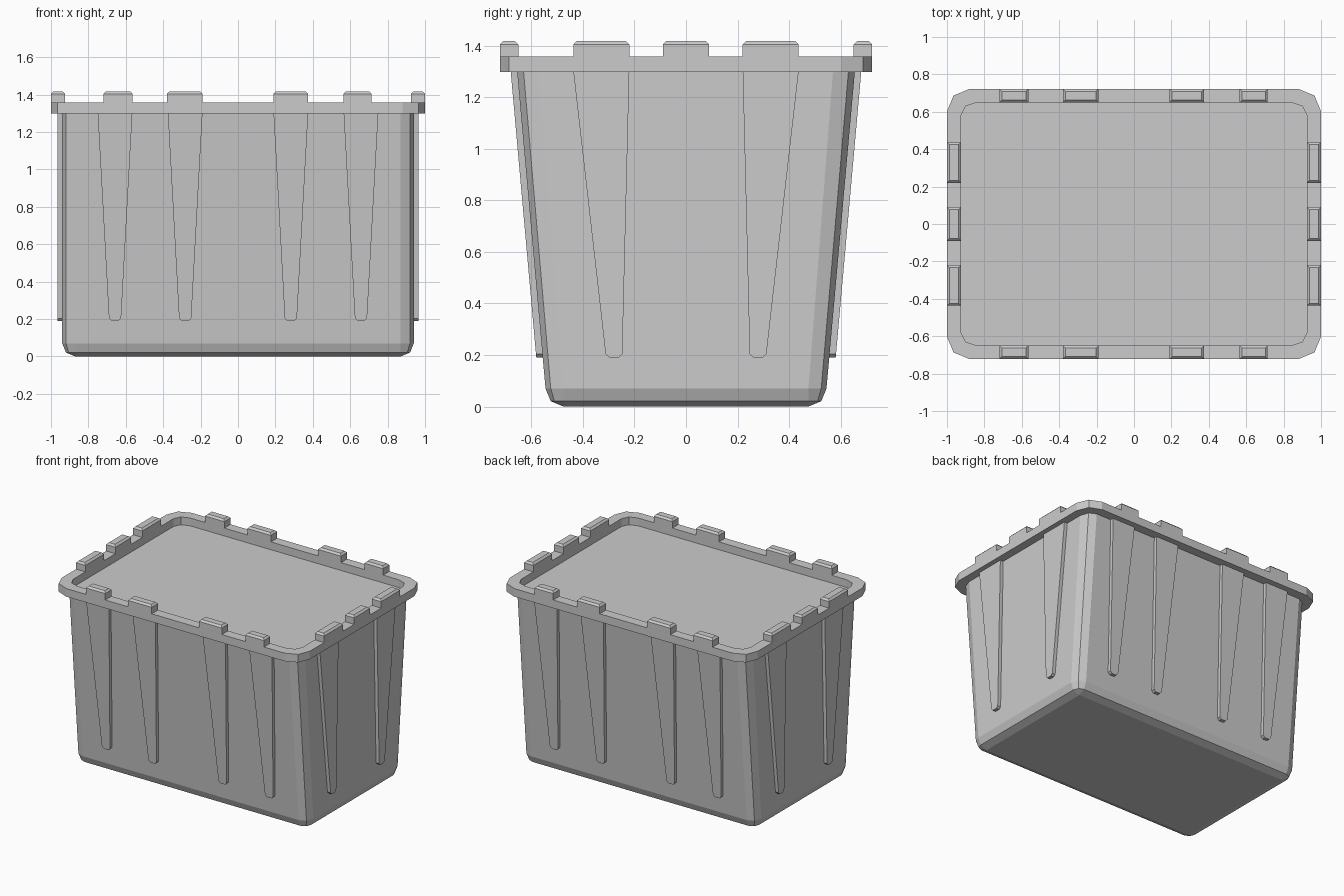
import bpy, bmesh
from math import sin, cos, pi

if "Cube" in bpy.data.objects:
    bpy.data.objects.remove(bpy.data.objects["Cube"])

TOP = 1.30        # body top / rim underside
RIM_TOP = 1.357


def make_object(name, bm):
    bmesh.ops.remove_doubles(bm, verts=bm.verts, dist=1e-5)
    bmesh.ops.recalc_face_normals(bm, faces=bm.faces)
    me = bpy.data.meshes.new(name)
    bm.to_mesh(me)
    bm.free()
    ob = bpy.data.objects.new(name, me)
    bpy.context.collection.objects.link(ob)
    return ob


def ring(bm, hx, hy, rx, ry, z):
    """Rectangle with two-segment rounded corners."""
    vs = []
    for q, (sx, sy) in enumerate([(1, 1), (-1, 1), (-1, -1), (1, -1)]):
        for k in range(3):
            a = (q + k / 2) * pi / 2
            vs.append(bm.verts.new((sx * (hx - rx) + rx * cos(a),
                                    sy * (hy - ry) + ry * sin(a), z)))
    return vs


def bridge(bm, a, b):
    n = len(a)
    for i in range(n):
        j = (i + 1) % n
        bm.faces.new((a[i], a[j], b[j], b[i]))


def wall_y(z):
    """Half depth of the tapered body at height z."""
    return 0.545 + (z - 0.07) * 0.11 / 1.23


# Tapered tub body with softly rounded base and corners
bm = bmesh.new()
rings = [ring(bm, 0.87, 0.475, 0, 0, 0),
         ring(bm, 0.92, 0.525, 0.05, 0.05, 0.021),
         ring(bm, 0.94, 0.545, 0.07, 0.07, 0.07),
         ring(bm, 0.94, 0.655, 0.07, 0.085, TOP)]
for a, b in zip(rings, rings[1:]):
    bridge(bm, a, b)
bm.faces.new([rings[0][i] for i in (0, 3, 6, 9)])
bm.faces.new(rings[-1])
make_object("tub_body", bm)

# Rim frame around the recessed top
bm = bmesh.new()
loops = [ring(bm, 1.0, 0.722, 0.12, 0.12, TOP - 0.002),
         ring(bm, 1.0, 0.722, 0.12, 0.12, RIM_TOP),
         ring(bm, 0.925, 0.65, 0.085, 0.07, RIM_TOP),
         ring(bm, 0.925, 0.65, 0.085, 0.07, TOP - 0.002)]
for i in range(4):
    bridge(bm, loops[i], loops[(i + 1) % 4])
make_object("rim", bm)


# Tapering raised ribs on the walls
def rib(name, top0, top1, bot0, bot1, place):
    zb, c = 0.19, 0.014
    profile = [(top0, TOP), (bot0, zb + c), (bot0 + c, zb),
               (bot1 - c, zb), (bot1, zb + c), (top1, TOP)]
    bm = bmesh.new()
    inner = [bm.verts.new(place(u, z, -0.01)) for u, z in profile]
    outer = [bm.verts.new(place(u, z, 0.025)) for u, z in profile]
    bridge(bm, inner, outer)
    bm.faces.new(inner)
    bm.faces.new(outer)
    make_object(name, bm)


for s, long_name, end_name in ((-1, "front", "left"), (1, "back", "right")):
    for m in (-1, 1):
        for t0, t1, b0, b1 in ((0.19, 0.375, 0.25, 0.315),
                               (0.565, 0.75, 0.625, 0.69)):
            rib(long_name + "_rib", t0, t1, b0, b1,
                lambda u, z, d: (m * u, s * (wall_y(z) + d), z))
        rib(end_name + "_rib", 0.22, 0.437, 0.247, 0.312,
            lambda u, z, d: (s * (0.94 + d), m * u, z))


# Lugs on top of the rim, with a small chamfer on the upper edges
def lug(name, x0, x1, y0, y1):
    c, z0, z1 = 0.013, RIM_TOP - 0.01, 1.417
    bm = bmesh.new()

    def rect(i, z):
        return [bm.verts.new(p) for p in ((x0 + i, y0 + i, z), (x1 - i, y0 + i, z),
                                          (x1 - i, y1 - i, z), (x0 + i, y1 - i, z))]
    r = [rect(0, z0), rect(0, z1 - c), rect(c, z1)]
    bridge(bm, r[0], r[1])
    bridge(bm, r[1], r[2])
    bm.faces.new(r[0])
    bm.faces.new(r[2])
    make_object(name, bm)


for y0, y1, name in ((-0.722, -0.65, "front_lug"), (0.65, 0.722, "back_lug")):
    for x0, x1 in ((-0.72, -0.565), (-0.38, -0.19), (0.19, 0.375), (0.565, 0.715)):
        lug(name, x0, x1, y0, y1)
for x0, x1, name in ((-1.0, -0.925, "left_lug"), (0.925, 1.0, "right_lug")):
    for y0, y1 in ((-0.437, -0.22), (-0.09, 0.09), (0.22, 0.437)):
        lug(name, x0, x1, y0, y1)
